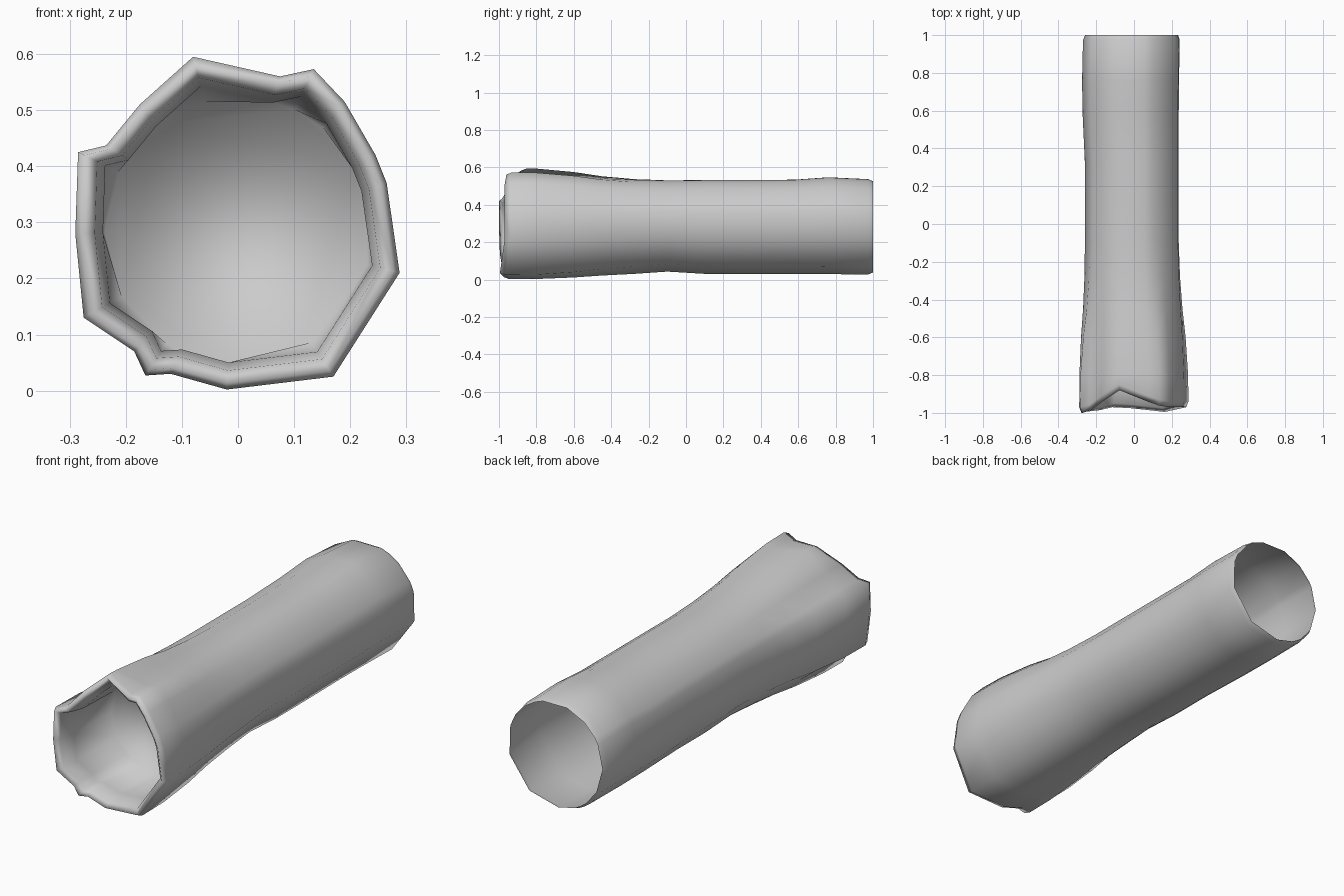
import bpy, bmesh, math

if "Cube" in bpy.data.objects:
    bpy.data.objects.remove(bpy.data.objects["Cube"])

# flared, crumpled front outline: x, z, and y of the rim at that point
FRONT = [(-.08, .595, -.88), (.075, .56, -.94), (.135, .573, -.96), (.19, .515, -.97),
         (.245, .42, -.97), (.265, .37, -.97), (.288, .21, -.97), (.17, .025, -.995),
         (-.02, .002, -.975), (-.12, .03, -.97), (-.165, .027, -.98), (-.185, .07, -.985),
         (-.275, .13, -.995), (-.29, .28, -1.0), (-.285, .425, -1.0), (-.235, .437, -.985),
         (-.175, .51, -.94)]
# tube stations: y, left, right, bottom, top, share of the front outline
STATIONS = [(-.80, -.26, .25, .03, .54, .97), (-.60, -.26, .25, .03, .54, .68),
            (-.45, -.26, .25, .03, .54, .32), (-.28, -.26, .248, .032, .54, .08),
            (-.10, -.26, .245, .042, .538, 0), (.10, -.26, .245, .03, .54, 0),
            (.32, -.26, .245, .03, .54, 0), (.58, -.272, .245, .03, .542, 0),
            (.76, -.275, .247, .028, .555, 0), (.975, -.27, .25, .027, .545, 0),
            (1.0, -.258, .242, .037, .533, 0)]
CX, CZ = 0.0, .285


def ring(bm, pts):
    return [bm.verts.new(p) for p in pts]


def bridge(bm, a, b):
    n = len(a)
    for i in range(n):
        j = (i + 1) % n
        bm.faces.new((a[i], a[j], b[j], b[i]))


def scaled(s, dy):
    """Front outline shrunk about its centre, shifted in y from the rim."""
    return [(CX + (x - CX) * s, y + dy, CZ + (z - CZ) * s) for x, z, y in FRONT]


def inner(y, r):
    """Lining loop: a plain circle at depth y."""
    out = []
    for x, z, _ in FRONT:
        a = math.atan2(z - CZ, x - CX)
        out.append((CX + r * math.cos(a), y, CZ + r * math.sin(a)))
    return out


def station(y, l, r, b, t, w):
    """Ellipse blended towards the crumpled outline."""
    out = []
    for x, z, _ in FRONT:
        a = math.atan2(z - CZ, x - CX)
        ex = (l + r) / 2 + (r - l) / 2 * math.cos(a)
        ez = (b + t) / 2 + (t - b) / 2 * math.sin(a)
        out.append((ex + (x - ex) * w, y, ez + (z - ez) * w))
    return out


bm = bmesh.new()
# lining behind the front opening, turned-over lip, then the outer wall
loops = [inner(-.62, .238), scaled(.83, .10), scaled(.88, .02), scaled(.96, 0), scaled(1, .03)]
loops += [station(*s) for s in STATIONS]
rings = [ring(bm, p) for p in loops]
for a, b in zip(rings, rings[1:]):
    bridge(bm, a, b)
# inner end wall; the back end stays open
bm.faces.new(rings[0])
bmesh.ops.recalc_face_normals(bm, faces=bm.faces[:])
for f in bm.faces:
    f.smooth = True
mesh = bpy.data.meshes.new("hollow_tube")
bm.to_mesh(mesh)
bm.free()
tube = bpy.data.objects.new("hollow_tube", mesh)
bpy.context.collection.objects.link(tube)
